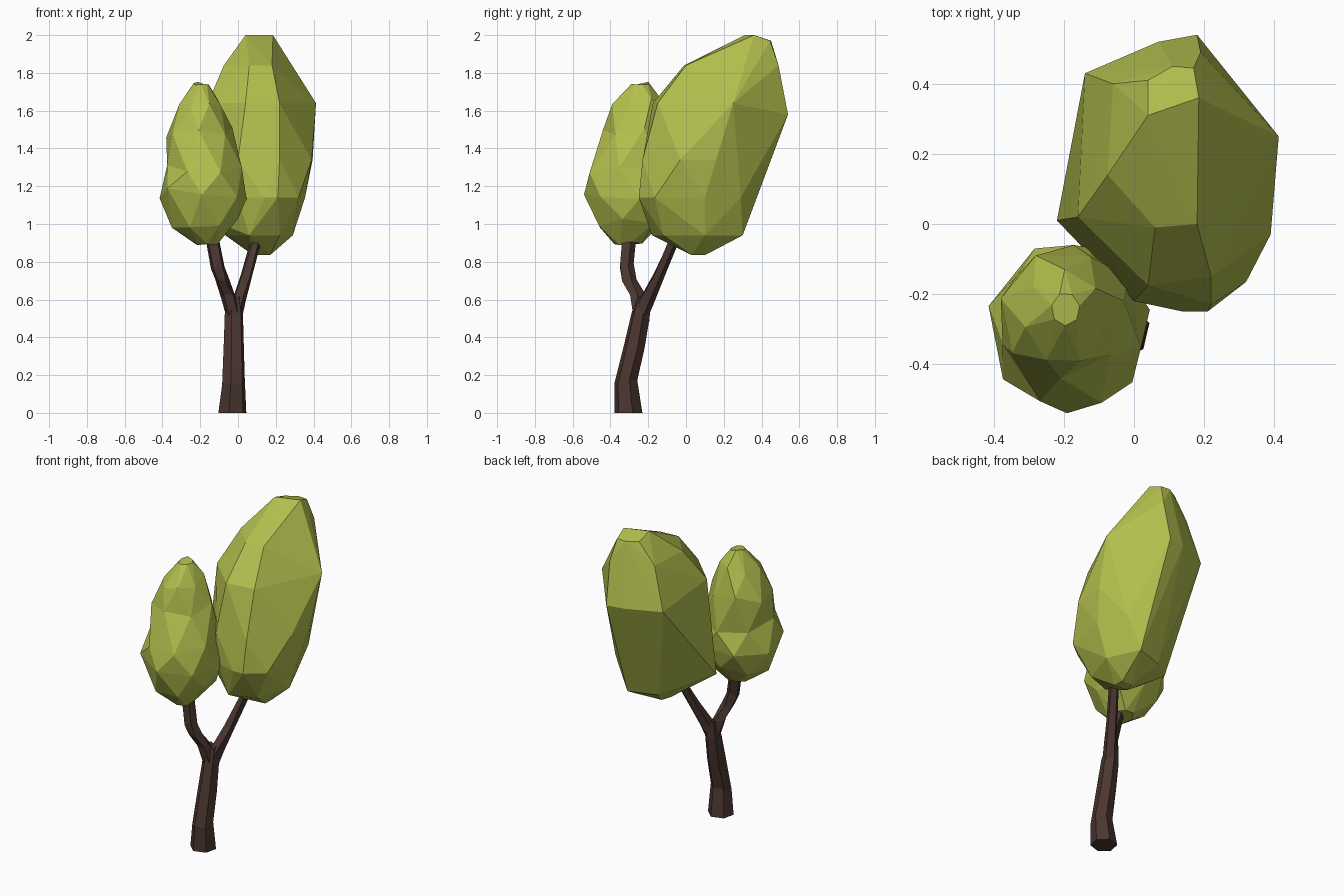
import bpy, bmesh, math, random

if "Cube" in bpy.data.objects:
    bpy.data.objects.remove(bpy.data.objects["Cube"])

random.seed(4)


def material(name, color):
    m = bpy.data.materials.new(name)
    m.diffuse_color = (*color, 1)
    m.use_nodes = True
    m.node_tree.nodes["Principled BSDF"].inputs["Base Color"].default_value = m.diffuse_color
    return m


LEAF = material("leaf_green", (0.45, 0.52, 0.075))
BARK = material("bark_brown", (0.07, 0.037, 0.03))


def finish(bm, name, mat):
    bmesh.ops.recalc_face_normals(bm, faces=bm.faces)
    me = bpy.data.meshes.new(name)
    bm.to_mesh(me)
    bm.free()
    me.materials.append(mat)
    ob = bpy.data.objects.new(name, me)
    bpy.context.collection.objects.link(ob)
    return ob


def ring(z, x0, x1, y0, y1, n, turn, jitter=0):
    """Polygon stretched to fill the given x and y limits at height z."""
    a = [turn + math.tau * i / n for i in range(n)]
    cs, sn = [math.cos(t) for t in a], [math.sin(t) for t in a]
    fit = lambda v, vs, lo, hi: lo + (v - min(vs)) / (max(vs) - min(vs)) * (hi - lo)
    return [(fit(c, cs, x0, x1), fit(s, sn, y0, y1), z + random.uniform(-jitter, jitter))
            for c, s in zip(cs, sn)]


def loft(name, rings, mat):
    """Skin of triangles through a stack of rings, closed at both ends."""
    bm = bmesh.new()
    vs = [[bm.verts.new(p) for p in r] for r in rings]
    n = len(vs[0])
    for a, b in zip(vs, vs[1:]):
        for i in range(n):
            j = (i + 1) % n
            bm.faces.new((a[i], a[j], b[i]))
            bm.faces.new((a[j], b[j], b[i]))
    bm.faces.new(vs[0][::-1])
    bm.faces.new(vs[-1])
    return finish(bm, name, mat)


def limb(name, path, sides=5, turn=0.3):
    rings = [ring(z, x - r, x + r, y - r, y + r, sides, turn, 0.02 if z > 0 else 0)
             for x, y, z, r in path]
    return loft(name, rings, BARK)


# Trunk and its two branches: x, y, z, radius
limb("trunk", [(-0.03, -0.305, 0, 0.074), (-0.024, -0.318, 0.16, 0.06),
               (-0.022, -0.272, 0.36, 0.053), (-0.022, -0.24, 0.52, 0.048),
               (-0.022, -0.225, 0.62, 0.035)], 6)
limb("left_branch", [(-0.022, -0.235, 0.50, 0.042), (-0.05, -0.255, 0.61, 0.041),
                     (-0.085, -0.30, 0.71, 0.038), (-0.107, -0.313, 0.78, 0.036),
                     (-0.135, -0.30, 0.92, 0.036), (-0.15, -0.30, 1.02, 0.03)])
limb("right_branch", [(-0.02, -0.24, 0.50, 0.04), (0.003, -0.205, 0.60, 0.036),
                      (0.045, -0.14, 0.74, 0.031), (0.09, -0.07, 0.88, 0.028),
                      (0.12, -0.03, 0.97, 0.024)])

# Large crown: hull around a few outlines (height: x, y points)
big = {0.835: [(0.08, 0.04), (0.17, 0.03), (0.17, 0.10), (0.10, 0.10)],
       0.94: [(-0.06, -0.02), (0.06, -0.18), (0.22, -0.12), (0.29, 0.10), (0.2, 0.30), (0.02, 0.24)],
       1.05: [(-0.22, 0.01)],
       1.14: [(0.0, -0.215), (0.14, -0.25), (0.21, -0.25), (0.32, -0.165), (0.355, 0.1), (0.29, 0.29)],
       1.34: [(0.0, -0.22), (0.22, -0.23), (0.39, -0.03), (0.395, 0.16), (-0.19, 0.05)],
       1.58: [(0.18, 0.54), (0.07, 0.52), (-0.14, 0.43)],
       1.64: [(0.413, 0.25), (0.22, -0.15), (0.04, -0.175), (-0.16, 0.02)],
       1.84: [(0.18, 0.0), (0.06, -0.01), (-0.075, 0.14), (-0.06, 0.40), (0.19, 0.49)],
       1.97: [(0.17, 0.445), (0.11, 0.45), (0.04, 0.41)],
       2.0: [(0.04, 0.31), (0.185, 0.36)]}
bm = bmesh.new()
for z, outline in big.items():
    for x, y in outline:
        bm.verts.new((x, y, z))
bmesh.ops.convex_hull(bm, input=bm.verts)
loose = [v for v in bm.verts if not v.link_faces]
bmesh.ops.delete(bm, geom=loose, context='VERTS')
bmesh.ops.dissolve_limit(bm, angle_limit=math.radians(3), verts=bm.verts, edges=bm.edges)
finish(bm, "large_crown", LEAF)

# Small crown: lumpy loft with a slight waist and a small ridge on top
small = [(0.895, -0.22, -0.10, -0.38, -0.23), (1.01, -0.35, 0.00, -0.46, -0.10),
         (1.16, -0.415, 0.045, -0.54, -0.07), (1.30, -0.375, 0.02, -0.51, -0.06),
         (1.48, -0.38, -0.03, -0.44, -0.09), (1.64, -0.31, -0.09, -0.39, -0.13),
         (1.745, -0.235, -0.155, -0.29, -0.20)]
loft("small_crown", [ring(*s, 7, 0.2 + k * 0.45, 0.03 if 0 < k < 6 else 0.01)
                     for k, s in enumerate(small)], LEAF)
